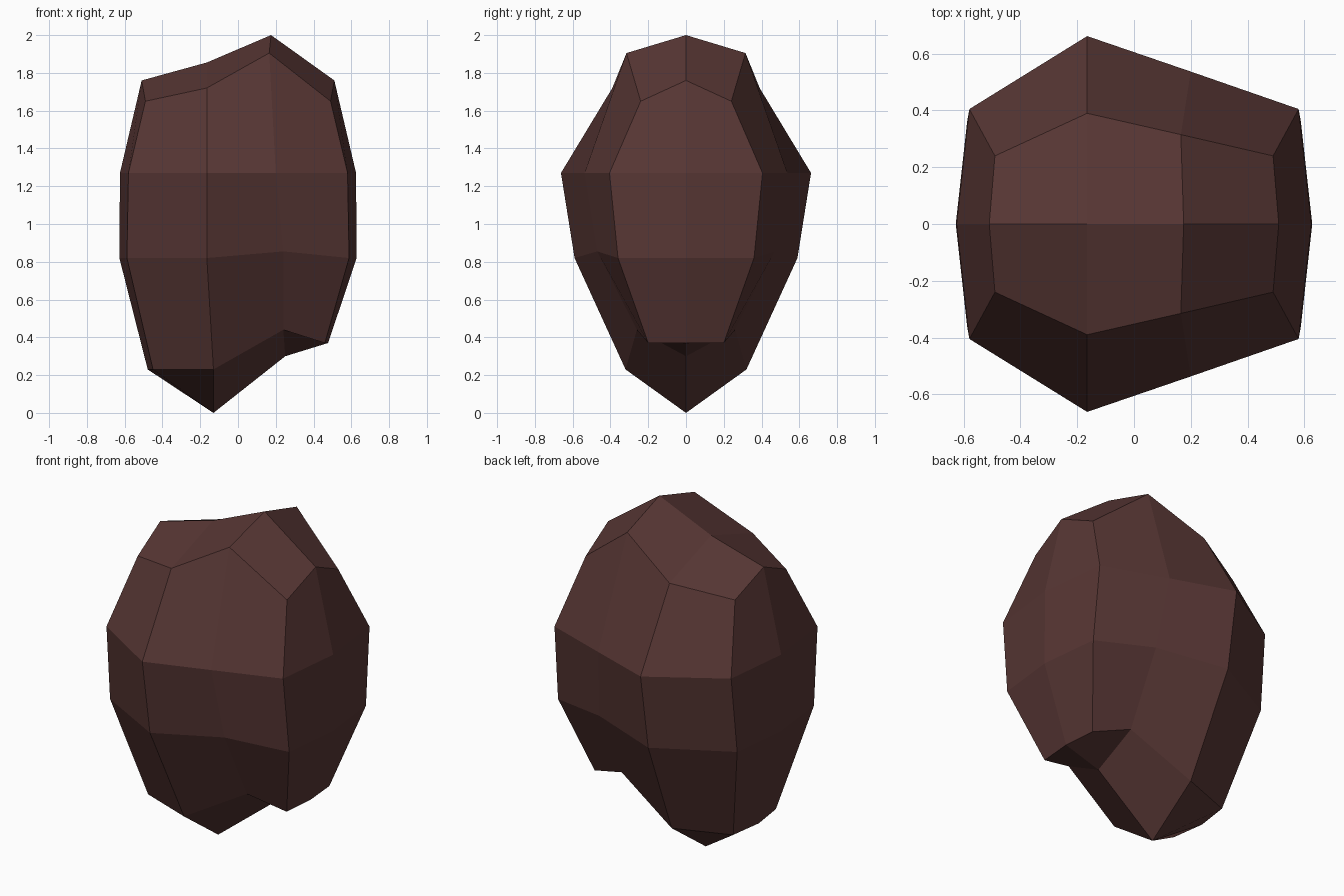
import bpy, bmesh

if "Cube" in bpy.data.objects:
    bpy.data.objects.remove(bpy.data.objects["Cube"])

flesh = bpy.data.materials.new("dark red brown")
flesh.diffuse_color = (0.095, 0.037, 0.034, 1)
flesh.use_nodes = True
flesh.node_tree.nodes["Principled BSDF"].inputs["Base Color"].default_value = flesh.diffuse_color

# Front half as rows from the top ridge down to the keel, four columns left to right
rows = [
    [(-.51, 0, 1.76), (-.165, 0, 1.855), (.175, 0, 2.0), (.51, 0, 1.76)],
    [(-.49, -.24, 1.65), (-.165, -.39, 1.72), (.165, -.315, 1.905), (.49, -.24, 1.65)],
    [(-.58, -.405, 1.27), (-.165, -.662, 1.27), (.2, -.537, 1.27), (.58, -.405, 1.27)],
    [(-.588, -.36, .82), (-.165, -.59, .82), (.24, -.47, .855), (.588, -.36, .82)],
    [(-.45, -.2, .23), (-.13, -.32, .23), (.24, -.26, .44), (.46, -.2, .37)],
    [(-.478, 0, .23), (-.13, 0, 0), (.25, 0, .30), (.477, 0, .37)],
]
bm = bmesh.new()
grid = [[bm.verts.new(p) for p in row] for row in rows]
for a, b in zip(grid, grid[1:]):
    for i in range(3):
        bm.faces.new((a[i], b[i], b[i + 1], a[i + 1]))

# Side caps reaching the centre plane
for col, s in ((0, -1), (3, 1)):
    edge = [r[col] for r in grid]
    mid = [edge[0], bm.verts.new((s * .625, 0, 1.27)),
           bm.verts.new((s * .628, 0, .82)), edge[5]]
    bm.faces.new((edge[0], edge[1], edge[2], mid[1]))
    bm.faces.new((mid[1], edge[2], edge[3], mid[2]))
    bm.faces.new((mid[2], edge[3], edge[4], mid[3]))

# Mirror to the back half and weld
geom = bm.verts[:] + bm.edges[:] + bm.faces[:]
bmesh.ops.mirror(bm, geom=geom, axis='Y', merge_dist=0)
bmesh.ops.remove_doubles(bm, verts=bm.verts[:], dist=.001)
bmesh.ops.recalc_face_normals(bm, faces=bm.faces[:])

mesh = bpy.data.meshes.new("organ_body")
bm.to_mesh(mesh)
bm.free()
mesh.materials.append(flesh)
body = bpy.data.objects.new("organ_body", mesh)
bpy.context.collection.objects.link(body)
